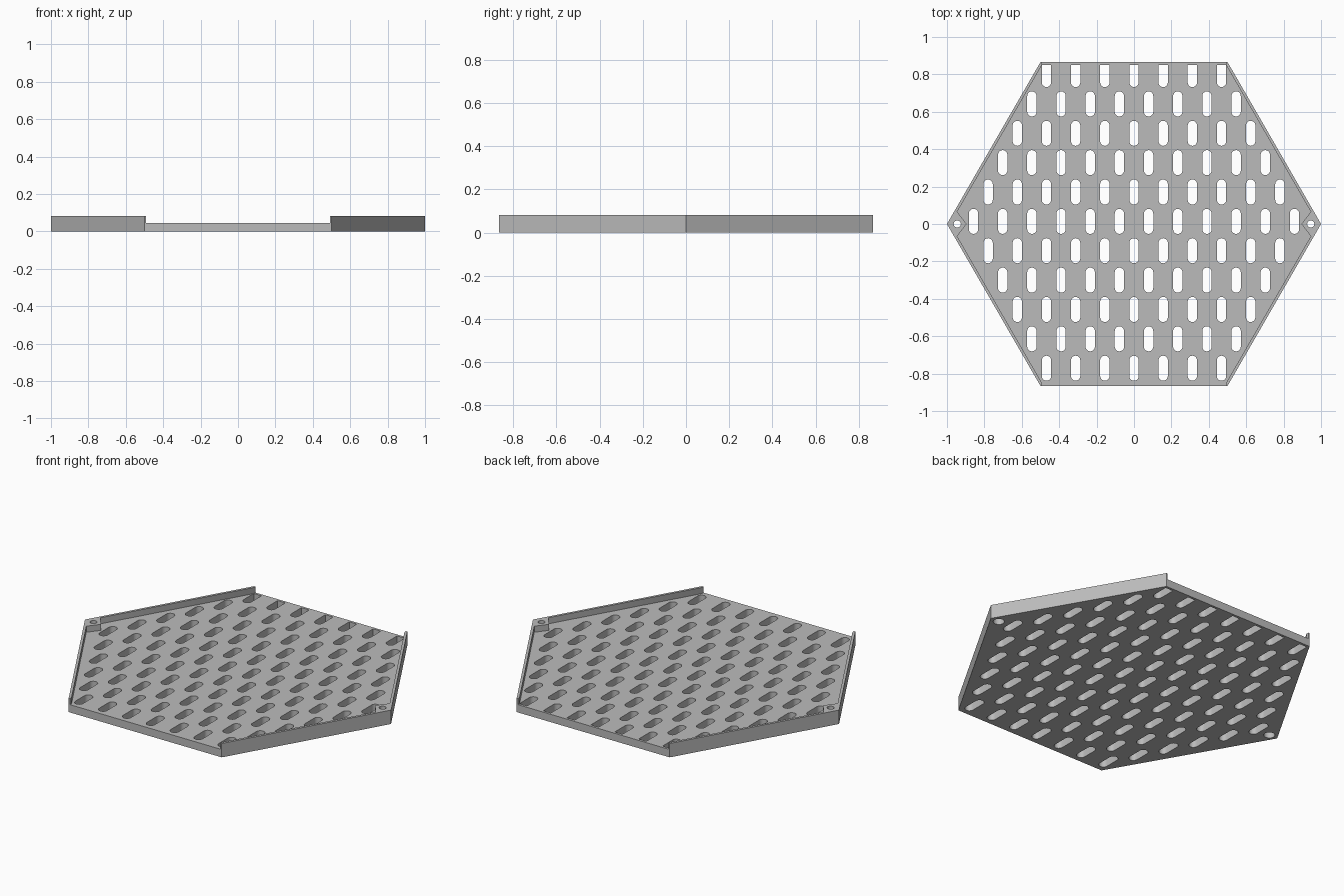
import bpy, bmesh
from math import pi, sin, cos, sqrt

if "Cube" in bpy.data.objects:
    bpy.data.objects.remove(bpy.data.objects["Cube"], do_unlink=True)

HEIGHT, FLOOR = 0.082, 0.046      # rim top and floor top
INNER = 0.983                     # corner radius of the inset hexagon
EDGE_Y = INNER * sqrt(3) / 2
PITCH_X, PITCH_Y, ROW_Y = 0.156, 0.157, 0.014
SLOT_R, SLOT_HALF = 0.025, 0.067
PIN_X = 0.945

grey = bpy.data.materials.new("plain grey")
grey.use_nodes = True
colour = (0.5, 0.5, 0.5, 1)
grey.diffuse_color = colour
grey.node_tree.nodes["Principled BSDF"].inputs["Base Color"].default_value = colour


def prisms(name, outlines):
    """One object of upright prisms, each given as (points, low z, high z)."""
    bm = bmesh.new()
    for points, low, high in outlines:
        base = bm.faces.new([bm.verts.new((x, y, low)) for x, y in points])
        new = bmesh.ops.extrude_face_region(bm, geom=[base])["geom"]
        verts = [v for v in new if isinstance(v, bmesh.types.BMVert)]
        bmesh.ops.translate(bm, vec=(0, 0, high - low), verts=verts)
    bmesh.ops.recalc_face_normals(bm, faces=bm.faces)
    mesh = bpy.data.meshes.new(name)
    bm.to_mesh(mesh)
    bm.free()
    mesh.materials.append(grey)
    obj = bpy.data.objects.new(name, mesh)
    bpy.context.collection.objects.link(obj)
    return obj


def circle(x, y, r, n=24):
    return [(x + r * cos(2 * pi * i / n), y + r * sin(2 * pi * i / n)) for i in range(n)]


def slot(x, y, n=10):
    """Rounded slot along y, cut off square at the back border."""
    reach = SLOT_HALF - SLOT_R
    ends = [(pi * i / n, y + reach) for i in range(n + 1)]
    ends += [(pi + pi * i / n, y - reach) for i in range(n + 1)]
    pts = [(x + SLOT_R * cos(a), cy + SLOT_R * sin(a)) for a, cy in ends]
    if y + SLOT_HALF <= EDGE_Y:
        return pts
    low = [p for p in pts if p[1] < y]
    return low + [(x + SLOT_R, EDGE_Y), (x - SLOT_R, EDGE_Y)]


def cut(target, cutter):
    cutter.hide_render = True
    mod = target.modifiers.new("cut", "BOOLEAN")
    mod.operation, mod.solver, mod.object = "DIFFERENCE", "EXACT", cutter
    bpy.context.view_layer.objects.active = target
    bpy.ops.object.modifier_apply(modifier=mod.name)
    bpy.data.objects.remove(cutter, do_unlink=True)


# Solid hexagonal tray
tray = prisms("hexagonal_tray", [(circle(0, 0, 1, 6), 0, HEIGHT)])

# Pocket: open at front and back, notched around the two pin corners
quarter = [(0.895, 0), (INNER - 0.065 / sqrt(3), 0.065),
           (INNER / 2, EDGE_Y), (INNER / 2, 1)]
upper = quarter + [(-x, y) for x, y in reversed(quarter)]
lower = [(-x, -y) for x, y in upper[1:-1]]
cut(tray, prisms("pocket_cutter", [(upper + lower, FLOOR, 0.2)]))

# Staggered drain slots, one fewer per row away from the middle
slots = []
for row in range(-5, 6):
    count = 12 - abs(row)
    for i in range(count):
        x = (i - (count - 1) / 2) * PITCH_X
        slots.append((slot(x, ROW_Y + row * PITCH_Y), -0.1, 0.06))
cut(tray, prisms("slot_cutter", slots))

# Corner pin holes with a wider bore underneath
for name, radius, top in (("bore_cutter", 0.03, 0.055), ("pin_cutter", 0.019, 0.2)):
    cut(tray, prisms(name, [(circle(s * PIN_X, 0, radius), -0.1, top) for s in (-1, 1)]))

# Smooth curved walls, sharp edges kept
bpy.ops.object.select_all(action="DESELECT")
tray.select_set(True)
bpy.context.view_layer.objects.active = tray
bpy.ops.object.shade_smooth_by_angle()
